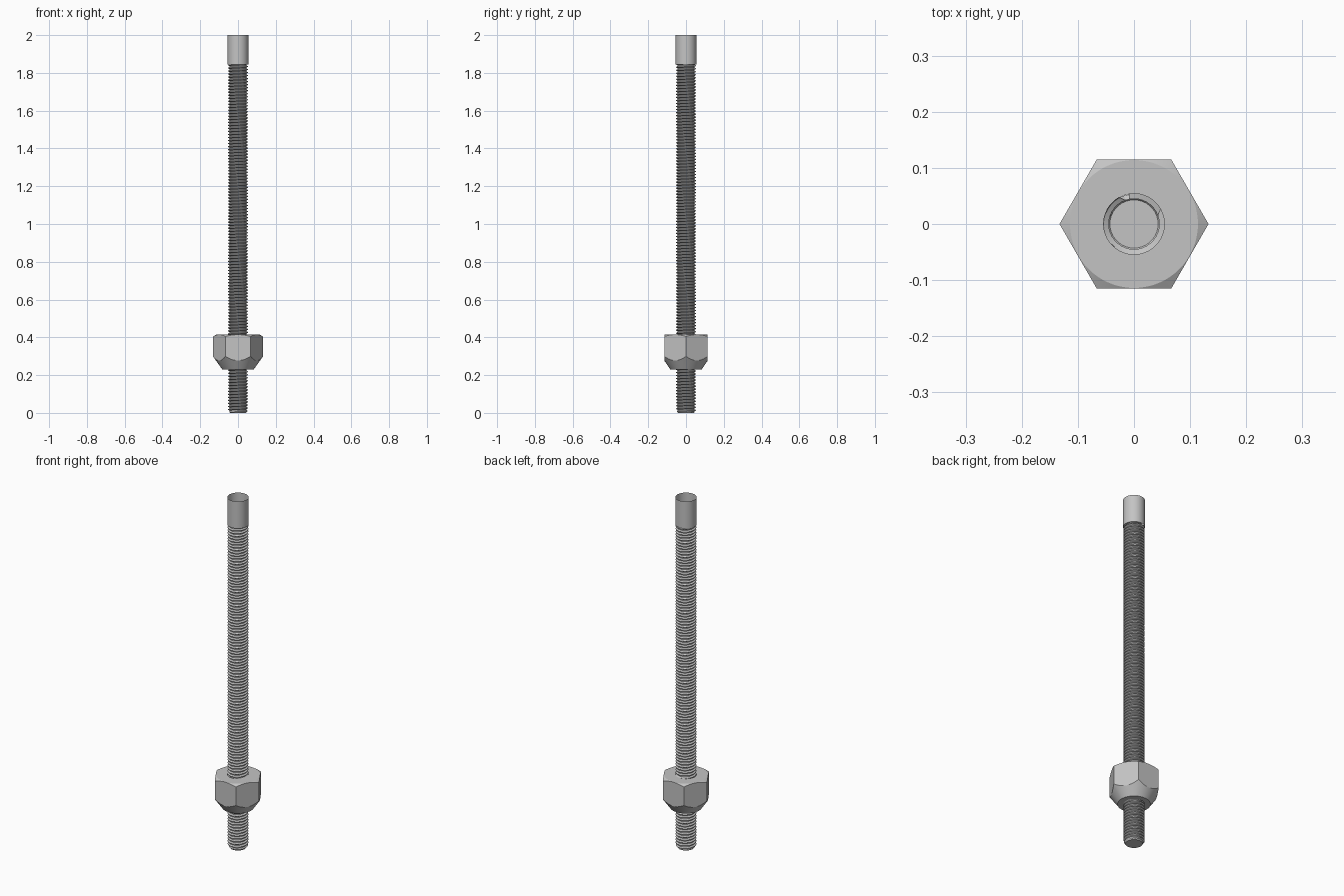
import bpy
import bmesh
from math import cos, sin, pi, radians

if "Cube" in bpy.data.objects:
    bpy.data.objects.remove(bpy.data.objects["Cube"])

SEGS = 36
CREST, ROOT, PITCH = 0.0535, 0.045, 0.016
SHANK_R, SHANK_Z, TOP_Z = 0.055, 1.845, 2.0

steel = bpy.data.materials.new("brushed_steel")
steel.use_nodes = True
colour = (0.55, 0.55, 0.55, 1)
steel.diffuse_color = colour
bsdf = steel.node_tree.nodes["Principled BSDF"]
bsdf.inputs["Base Color"].default_value = colour
bsdf.inputs["Roughness"].default_value = 0.5


def polar(r, a, z):
    return (r * cos(a), r * sin(a), z)


def grid_faces(bm, rows, closed=False):
    """Join neighbouring columns of vertices with quads."""
    pairs = list(zip(rows, rows[1:]))
    if closed:
        pairs.append((rows[-1], rows[0]))
    for a, b in pairs:
        for j in range(len(a) - 1):
            bm.faces.new((a[j], b[j], b[j + 1], a[j + 1]))


def finish(bm, name, recalc=False):
    bmesh.ops.remove_doubles(bm, verts=bm.verts, dist=1e-5)
    if recalc:
        bmesh.ops.recalc_face_normals(bm, faces=bm.faces)
    mesh = bpy.data.meshes.new(name)
    bm.to_mesh(mesh)
    bm.free()
    mesh.materials.append(steel)
    obj = bpy.data.objects.new(name, mesh)
    bpy.context.collection.objects.link(obj)
    bpy.ops.object.select_all(action="DESELECT")
    obj.select_set(True)
    bpy.context.view_layer.objects.active = obj
    bpy.ops.object.shade_smooth_by_angle(angle=radians(25))
    return obj


# Threaded rod: a helical sweep of the thread profile, chamfered at the foot
thread = [(0, ROOT), (0.25, ROOT), (0.56, CREST), (0.69, CREST), (1, ROOT)]
bm = bmesh.new()
rows = []
steps = int((SHANK_Z / PITCH + 2) * SEGS)
for i in range(steps):
    row = []
    for t, r in thread:
        z = PITCH * (i / SEGS + t - 2)
        if z >= SHANK_Z:
            z, r = SHANK_Z, SHANK_R
        z = max(z, 0)
        r = min(r, 0.043 + z * 0.8) if z < 0.1 else r
        row.append(bm.verts.new(polar(r, 2 * pi * i / SEGS, z)))
    rows.append(row)
grid_faces(bm, rows)
cap = [bm.verts.new(polar(0.043, -2 * pi * i / SEGS, 0)) for i in range(SEGS)]
bm.faces.new(cap)
finish(bm, "threaded_rod")

# Smooth shank: thin open sleeve above the thread
bm = bmesh.new()
rows = [[bm.verts.new(polar(SHANK_R, 2 * pi * i / SEGS, z)) for z in (SHANK_Z, TOP_Z)]
        for i in range(SEGS)]
grid_faces(bm, rows, closed=True)
finish(bm, "smooth_shank")

# Hex nut: chamfered top, conical seat below, bored through
FLAT = 0.115
bm = bmesh.new()
rows = []
count = 72
for i in range(count):
    a = 2 * pi * i / count
    r = FLAT / cos(a % (pi / 3) - pi / 6)
    low = 0.277 + (r - FLAT) * 1.25
    high = 0.415 - (r - 0.114) * 0.577
    section = [(0.054, 0.23), (0.083, 0.23), (r, low), (r, high),
               (0.114, 0.415), (0.054, 0.415), (0.054, 0.23)]
    rows.append([bm.verts.new(polar(pr, a, z)) for pr, z in section])
grid_faces(bm, rows, closed=True)
finish(bm, "hex_nut", recalc=True)
